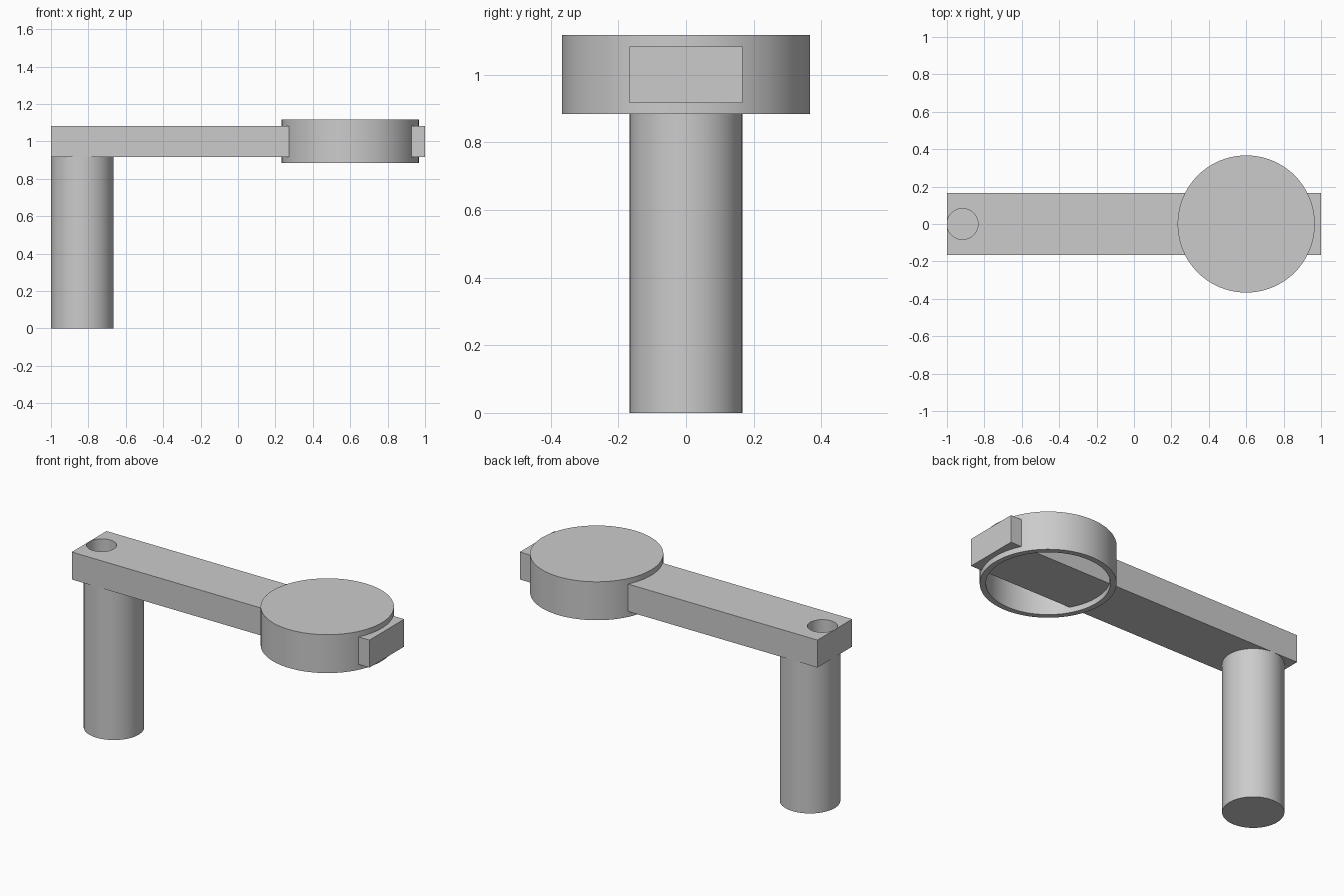
import bpy
import math

old = bpy.data.objects.get("Cube")
if old:
    bpy.data.objects.remove(old, do_unlink=True)

U = 1 / 30                 # design unit
ARM_BOTTOM, ARM_TOP = 27.5 * U, 32.5 * U

grey = bpy.data.materials.new("plain grey")
grey.use_nodes = True
COLOUR = (0.6, 0.6, 0.6, 1)
grey.diffuse_color = COLOUR
grey.node_tree.nodes["Principled BSDF"].inputs["Base Color"].default_value = COLOUR


def cylinder(name, x, radius, bottom, top, sides=96):
    bpy.ops.mesh.primitive_cylinder_add(
        vertices=sides, radius=radius, depth=top - bottom,
        location=(x, 0, (bottom + top) / 2))
    ob = bpy.context.object
    ob.name = name
    ob.data.materials.append(grey)
    bpy.ops.object.shade_smooth_by_angle(angle=math.radians(30))
    return ob


def cut(target, cutter):
    """Subtract the cutter, apply, then remove the helper."""
    mod = target.modifiers.new("cut", 'BOOLEAN')
    mod.operation = 'DIFFERENCE'
    mod.solver = 'EXACT'
    mod.object = cutter
    bpy.ops.object.select_all(action='DESELECT')
    target.select_set(True)
    bpy.context.view_layer.objects.active = target
    bpy.ops.object.modifier_apply(modifier=mod.name)
    bpy.data.objects.remove(cutter, do_unlink=True)
    bpy.ops.object.shade_smooth_by_angle(angle=math.radians(30))


# Long flat arm, with a hole next to its end
bpy.ops.mesh.primitive_cube_add(size=1, location=(0, 0, (ARM_BOTTOM + ARM_TOP) / 2))
arm = bpy.context.object
arm.name = "arm"
arm.scale = (2, 10 * U, 5 * U)
bpy.ops.object.transform_apply(location=False, rotation=False, scale=True)
arm.data.materials.append(grey)
cut(arm, cylinder("hole_cutter", -27.5 * U, 2.48 * U, ARM_BOTTOM - 0.1, ARM_TOP + 0.1))

# Round post under the end of the arm
cylinder("post", -25 * U, 5 * U, 0, ARM_BOTTOM)

# Round cup, open underneath, with the arm running through it
cup = cylinder("cup", 18 * U, 11 * U, 26.5 * U, 33.5 * U)
cut(cup, cylinder("cup_cutter", 18 * U, 10 * U, 20 * U, ARM_TOP - 0.003))
